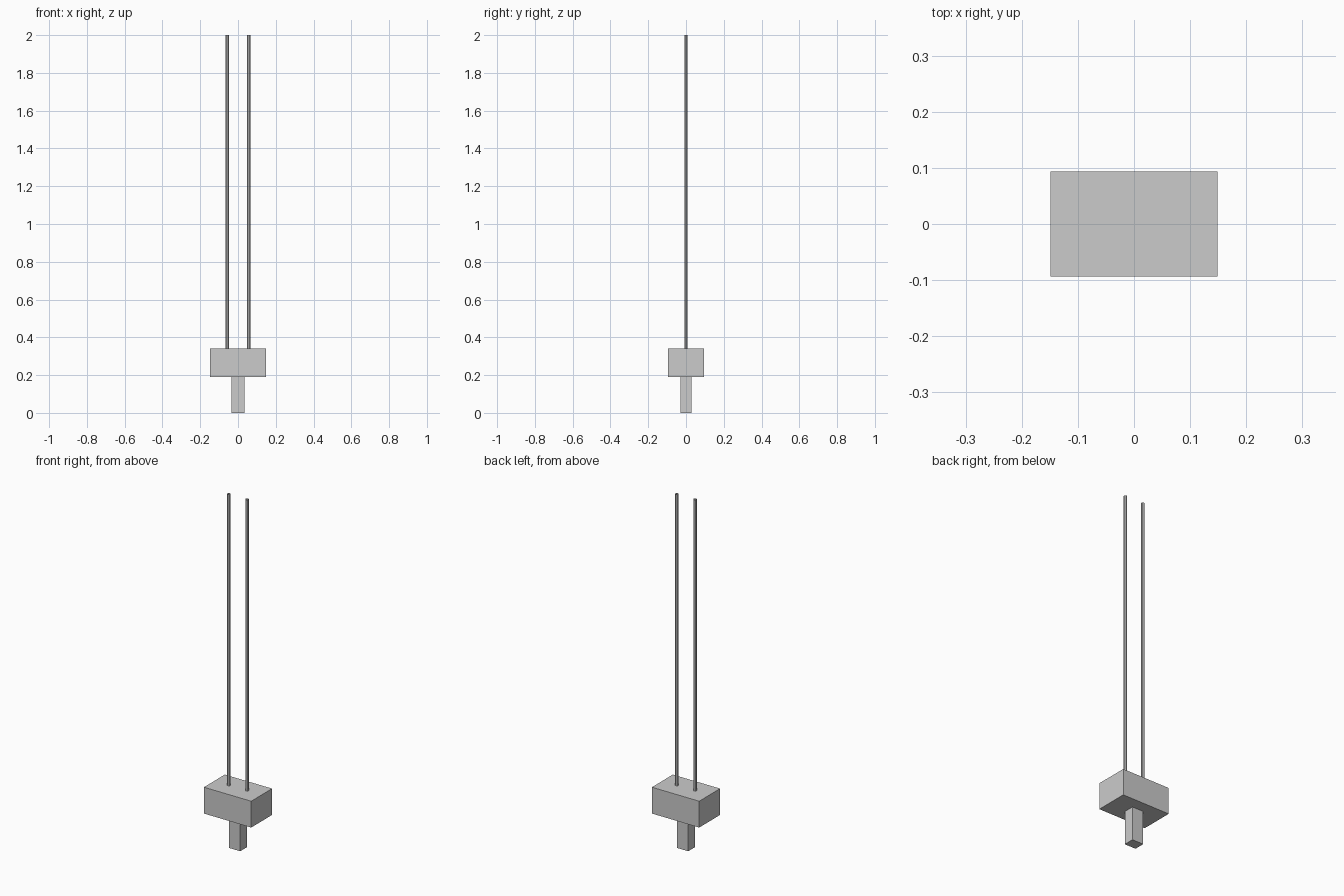
import bpy

if "Cube" in bpy.data.objects:
    bpy.data.objects.remove(bpy.data.objects["Cube"])


def box(name, sx, sy, z0, z1):
    bpy.ops.mesh.primitive_cube_add(size=1, location=(0, 0, (z0 + z1) / 2))
    ob = bpy.context.object
    ob.name = name
    ob.scale = (sx, sy, z1 - z0)
    bpy.ops.object.transform_apply(location=False, rotation=False, scale=True)


def rod(name, x, z0, z1):
    bpy.ops.mesh.primitive_cylinder_add(vertices=8, radius=0.009, depth=z1 - z0,
                                        end_fill_type='NOTHING',
                                        location=(x, 0, (z0 + z1) / 2))
    bpy.context.object.name = name


# lower stem and main block
box("stem", 0.07, 0.06, 0.0, 0.19)
box("block", 0.298, 0.188, 0.19, 0.34)

# pair of open-ended upright rods
for side, x in (("left", -0.057), ("right", 0.057)):
    rod(side + "_rod", x, 0.34, 2.0)
